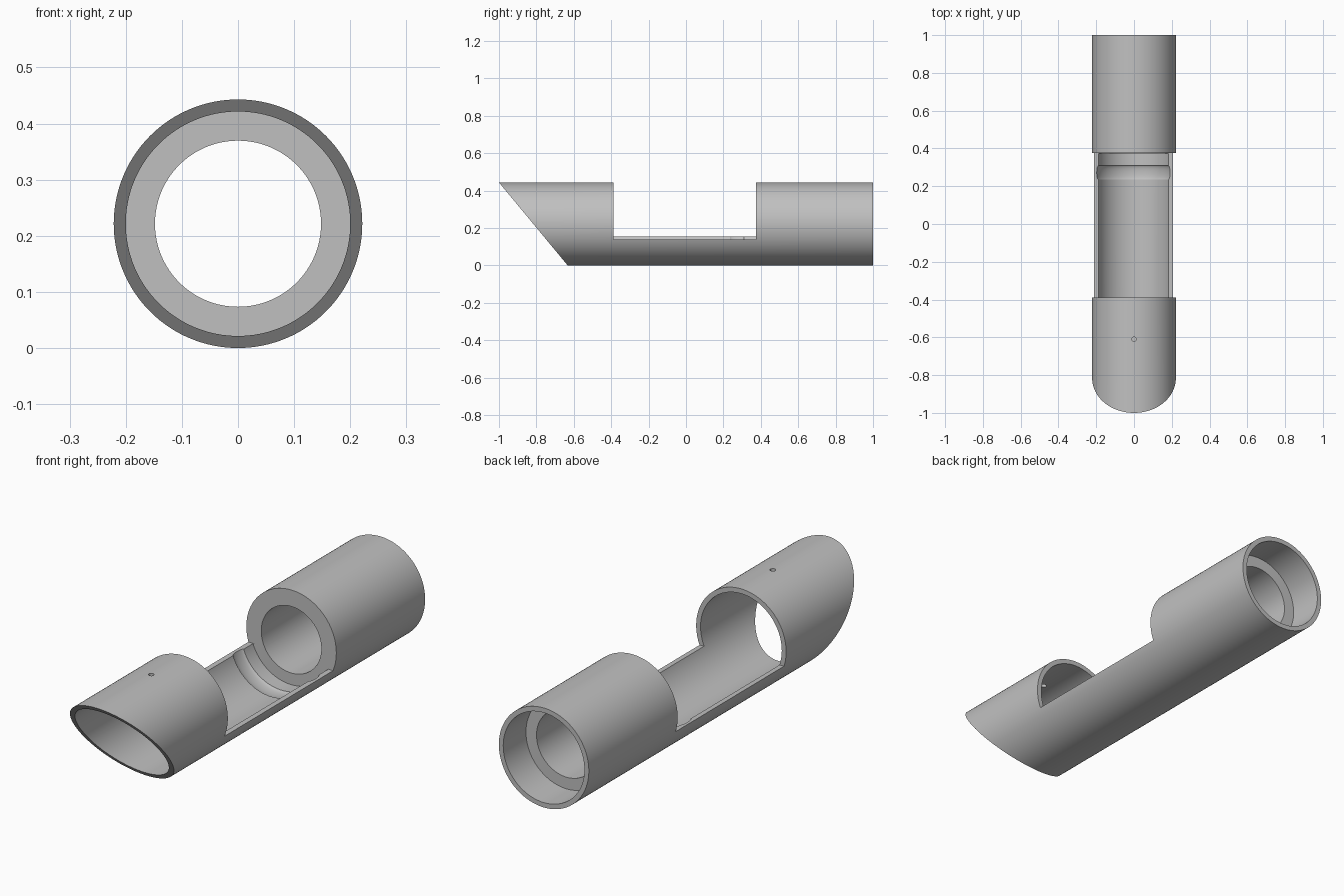
import bpy, bmesh
from math import pi, cos, sin, radians
from mathutils import Vector, Matrix

if "Cube" in bpy.data.objects:
    bpy.data.objects.remove(bpy.data.objects["Cube"])

R_OUT, R_IN, R_BORE = 0.2215, 0.2, 0.148
AXIS_Z = R_OUT
WIN_FRONT, WIN_BACK = -0.388, 0.375

grey = bpy.data.materials.new("plain grey")
grey.use_nodes = True
colour = (0.53, 0.53, 0.53, 1)
grey.diffuse_color = colour
grey.node_tree.nodes["Principled BSDF"].inputs["Base Color"].default_value = colour


def finish(bm, name):
    bmesh.ops.recalc_face_normals(bm, faces=bm.faces)
    mesh = bpy.data.meshes.new(name)
    bm.to_mesh(mesh)
    bm.free()
    mesh.materials.append(grey)
    obj = bpy.data.objects.new(name, mesh)
    bpy.context.collection.objects.link(obj)
    return obj


def lathe(name, profile, steps=128):
    """Revolve a closed (y, radius) profile about the tube axis."""
    bm = bmesh.new()
    rings = []
    for i in range(steps):
        a = 2 * pi * i / steps
        rings.append([bm.verts.new((r * sin(a), y, AXIS_Z + r * cos(a))) for y, r in profile])
    n = len(profile)
    for i in range(steps):
        a, b = rings[i], rings[(i + 1) % steps]
        for j in range(n):
            k = (j + 1) % n
            bm.faces.new((a[j], a[k], b[k], b[j]))
    return finish(bm, name)


def prism(name, points, sweep):
    """Extrude a polygon along a vector."""
    bm = bmesh.new()
    face = bm.faces.new([bm.verts.new(p) for p in points])
    new = bmesh.ops.extrude_face_region(bm, geom=[face])["geom"]
    bmesh.ops.translate(bm, vec=Vector(sweep), verts=[v for v in new if isinstance(v, bmesh.types.BMVert)])
    return finish(bm, name)


# Tube: wide front bore with a shallow round groove, narrow bore, rear socket
groove = [(0.272 - 0.037 * cos(pi * i / 12), R_IN + 0.0085 * sin(pi * i / 12)) for i in range(13)]
step = WIN_BACK - 0.0005
profile = [(-1, R_OUT), (1, R_OUT), (1, R_IN), (0.84, R_IN), (0.84, R_BORE),
           (step, R_BORE), (step, R_IN)] + groove[::-1] + [(-1, R_IN)]
tube = lathe("tube_body", profile)

# Slanted mouth cutter
d = Vector((0, 0.367, -2 * R_OUT))
tip = Vector((-0.5, -1, 2 * R_OUT))
top, low = tip - d * 0.5, tip + d * 1.5
mouth = prism("mouth_cutter", [top, low, (-0.5, -2, low.z), (-0.5, -2, top.z)], (1, 0, 0))

# Open window cutter, with a slightly tilted floor
window = prism("window_cutter",
               [(x, WIN_FRONT, z) for x, z in ((-0.5, 0.167), (0.5, 0.126), (0.5, 0.8), (-0.5, 0.8))],
               (0, WIN_BACK - WIN_FRONT, 0))

# Small pin hole through the upper wall
bm = bmesh.new()
bmesh.ops.create_cone(bm, cap_ends=True, segments=32, radius1=0.012, radius2=0.012, depth=0.2,
                      matrix=Matrix.Translation((0, -0.61, 0.43)))
pin = finish(bm, "pin_hole_cutter")

for cutter in (mouth, window, pin):
    mod = tube.modifiers.new(cutter.name, "BOOLEAN")
    mod.operation = "DIFFERENCE"
    mod.solver = "EXACT"
    mod.object = cutter

# Bake the cuts, then drop the cutters
bpy.context.view_layer.update()
baked = bpy.data.meshes.new_from_object(tube.evaluated_get(bpy.context.evaluated_depsgraph_get()))
tube.modifiers.clear()
tube.data = baked
for cutter in (mouth, window, pin):
    bpy.data.objects.remove(cutter)

bpy.ops.object.select_all(action="DESELECT")
tube.select_set(True)
bpy.context.view_layer.objects.active = tube
bpy.ops.object.shade_smooth_by_angle(angle=radians(25))
